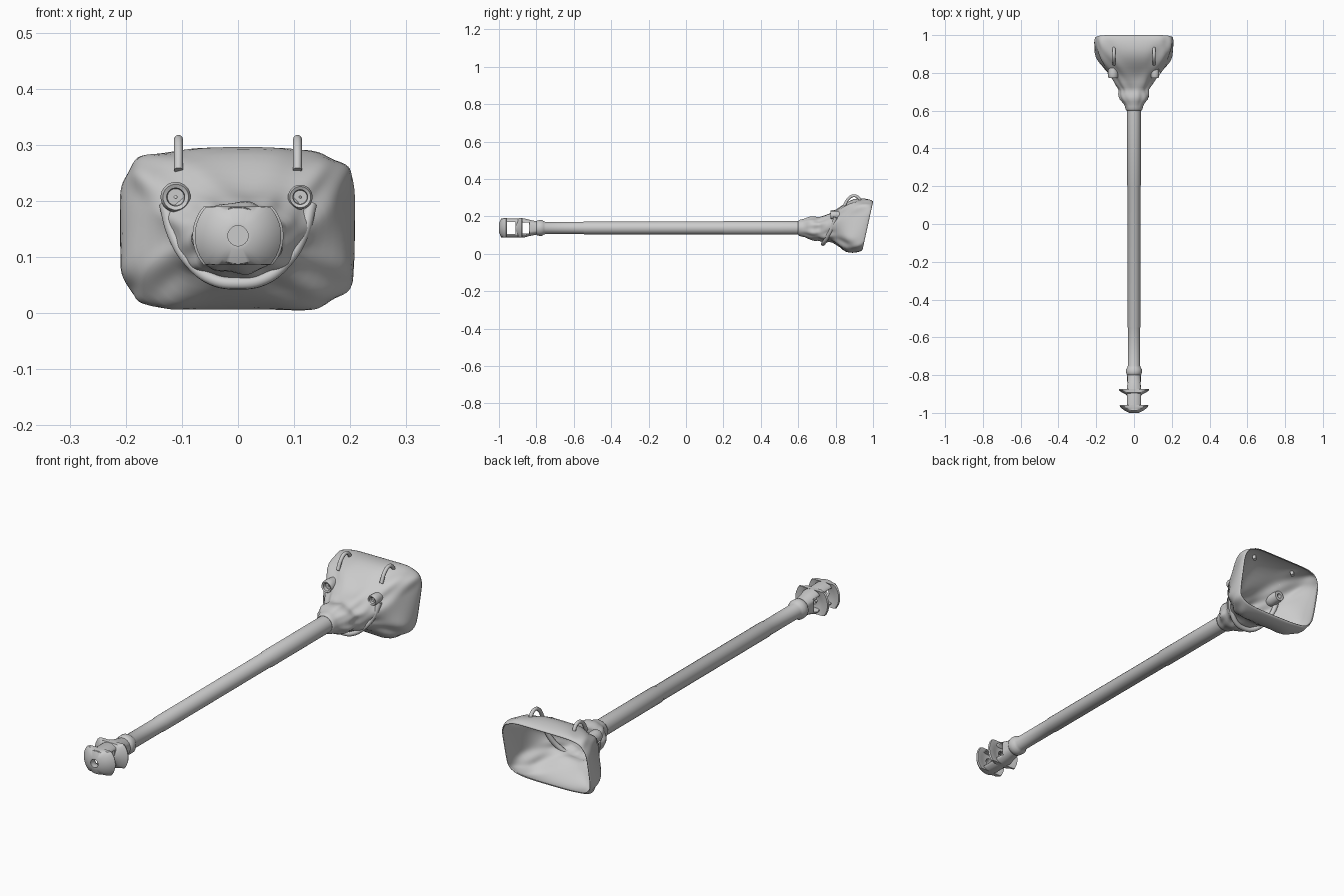
import bpy, bmesh, math

if "Cube" in bpy.data.objects:
    bpy.data.objects.remove(bpy.data.objects["Cube"])

AXIS_Z = 0.138  # height of the barrel axis

grey = bpy.data.materials.new("plain_grey")
grey.diffuse_color = (0.6, 0.6, 0.6, 1)
grey.use_nodes = True
grey.node_tree.nodes["Principled BSDF"].inputs["Base Color"].default_value = grey.diffuse_color


def finish(bm, name, angle=35):
    bmesh.ops.recalc_face_normals(bm, faces=bm.faces)
    me = bpy.data.meshes.new(name)
    bm.to_mesh(me)
    bm.free()
    ob = bpy.data.objects.new(name, me)
    bpy.context.collection.objects.link(ob)
    me.materials.append(grey)
    bpy.ops.object.select_all(action='DESELECT')
    ob.select_set(True)
    bpy.context.view_layer.objects.active = ob
    bpy.ops.object.shade_smooth_by_angle(angle=math.radians(angle))
    return ob


def revolve(name, profile, x=0, z=AXIS_Z, seg=48, max_x=9, max_z=9, closed=True):
    """Turn (radius, y) points around the y direction, trimmed flat at max_x / max_z."""
    bm = bmesh.new()
    rings = []
    for r, y in profile:
        ring = []
        for i in range(seg):
            a = 2 * math.pi * (i + 0.5) / seg
            px = max(-max_x, min(max_x, r * math.cos(a)))
            pz = max(-max_z, min(max_z, r * math.sin(a)))
            ring.append(bm.verts.new((x + px, y, z + pz)))
        rings.append(ring)
    pairs = list(zip(rings, rings[1:]))
    if closed:
        pairs.append((rings[-1], rings[0]))
    else:
        bm.faces.new(rings[0])
        bm.faces.new(rings[-1])
    for a, b in pairs:
        for i in range(seg):
            j = (i + 1) % seg
            bm.faces.new((a[i], a[j], b[j], b[i]))
    return finish(bm, name)


def tube(name, points, radius):
    """Round cord through the given points."""
    cu = bpy.data.curves.new(name, 'CURVE')
    cu.dimensions = '3D'
    cu.bevel_depth = radius
    cu.bevel_resolution = 3
    cu.use_fill_caps = True
    sp = cu.splines.new('BEZIER')
    sp.bezier_points.add(len(points) - 1)
    for bp, p in zip(sp.bezier_points, points):
        bp.co = p
        bp.handle_left_type = bp.handle_right_type = 'AUTO'
    sp.resolution_u = 6
    cu.materials.append(grey)
    ob = bpy.data.objects.new(name, cu)
    bpy.context.collection.objects.link(ob)
    return ob


# Barrel with front collar and slight steps
revolve("barrel", [(0.034, -0.84), (0.035, -0.80), (0.040, -0.795), (0.042, -0.785),
                   (0.042, -0.77), (0.036, -0.76), (0.032, -0.75), (0.032, -0.55),
                   (0.034, -0.545), (0.034, 0.20), (0.0365, 0.205), (0.0365, 0.64)], closed=False)

# Muzzle brake core: hollow, flattened at the sides, with windows cut across
core = revolve("muzzle_brake_core", [(0.018, -0.985), (0.052, -0.985), (0.052, -0.865),
               (0.043, -0.835), (0.036, -0.80), (0.018, -0.80)], max_x=0.036, max_z=0.051)
for k, (y0, y1, h) in enumerate([(-0.968, -0.912, 0.033), (-0.885, -0.838, 0.030)]):
    bm = bmesh.new()
    bmesh.ops.create_cube(bm, size=1)
    for v in bm.verts:
        v.co = (v.co.x * 0.3, (y0 + y1) / 2 + v.co.y * (y1 - y0), AXIS_Z + v.co.z * 2 * h)
    cutter = finish(bm, f"window_cutter_{k}")
    cutter.hide_render = True
    cutter.hide_viewport = True
    mod = core.modifiers.new("window", 'BOOLEAN')
    mod.operation = 'DIFFERENCE'
    mod.object = cutter

# Swept-back baffles, trimmed flat at top and bottom
revolve("front_baffle", [(0.018, -0.968), (0.018, -1.0), (0.025, -1.0), (0.050, -0.988),
                         (0.068, -0.974), (0.077, -0.963), (0.074, -0.957), (0.050, -0.961),
                         (0.038, -0.966)], max_z=0.052)
revolve("rear_baffle", [(0.018, -0.912), (0.036, -0.912), (0.045, -0.902), (0.062, -0.893),
                        (0.081, -0.880), (0.078, -0.873), (0.050, -0.876),
                        (0.036, -0.884), (0.018, -0.885)], max_z=0.052)

# Canvas cover: (y, half width, low z, high z, squareness, backward lean)
sections = [(0.600, 0.040, 0.100, 0.176, 2.0, 0), (0.610, 0.046, 0.092, 0.184, 2.0, 0),
            (0.635, 0.050, 0.090, 0.186, 2.0, 0), (0.660, 0.078, 0.076, 0.200, 2.2, 0),
            (0.690, 0.082, 0.068, 0.197, 2.2, 0), (0.712, 0.074, 0.076, 0.192, 2.2, 0),
            (0.735, 0.100, 0.055, 0.205, 2.2, 0), (0.770, 0.112, 0.070, 0.215, 2.3, 0),
            (0.800, 0.138, 0.056, 0.235, 2.6, 0.05), (0.835, 0.168, 0.032, 0.268, 3.2, 0.10),
            (0.875, 0.192, 0.008, 0.290, 4.0, 0.15), (0.920, 0.207, 0.002, 0.295, 4.5, 0.20),
            (0.955, 0.211, 0.010, 0.290, 4.8, 0.22), (0.970, 0.206, 0.020, 0.280, 5.0, 0.22)]


def signed_pow(v, p):
    return math.copysign(abs(v) ** p, v)


bm = bmesh.new()
SEG = 72
rings = []
for y, hx, lo, hi, n, lean in sections:
    ring = []
    mid, hz = (lo + hi) / 2, (hi - lo) / 2
    depth = max(0, min(1, (y - 0.62) / 0.05)) * max(0, min(1, (0.98 - y) / 0.1))
    for i in range(SEG):
        a = 2 * math.pi * i / SEG
        # cloth folds running along the cover
        fold = 1 + depth * (0.035 * math.sin(7 * a + 25 * y) + 0.025 * math.sin(11 * a - 40 * y + 1))
        x = hx * signed_pow(math.cos(a), 2 / n) * fold
        z = mid + hz * signed_pow(math.sin(a), 2 / n) * fold
        z = min(max(z, 0.003), 0.298)
        ring.append(bm.verts.new((x, y + lean * (z - 0.14), z)))
    rings.append(ring)
for a, b in zip(rings, rings[1:]):
    for i in range(SEG):
        j = (i + 1) % SEG
        bm.faces.new((a[i], a[j], b[j], b[i]))
cover = finish(bm, "canvas_cover", 80)
sub = cover.modifiers.new("soft", 'SUBSURF')
sub.levels = sub.render_levels = 1
thick = cover.modifiers.new("cloth", 'SOLIDIFY')
thick.thickness = 0.004
thick.offset = -1

# Rolled hem hanging in a U below the collar
half = [(0.130, 0.80, 0.195), (0.115, 0.782, 0.140), (0.086, 0.757, 0.092), (0.045, 0.738, 0.060)]
path = [(-x, y, z) for x, y, z in half] + [(0, 0.732, 0.053)] + half[::-1]
tube("rolled_hem", path, 0.011)

for side, label, r in ((-1, "left", 0.027), (1, "right", 0.022)):
    # Eyelet stud with a recessed centre
    revolve(f"{label}_eyelet", [(r * 0.55, 0.79), (r * 0.6, 0.775), (r * 0.85, 0.772), (r, 0.78),
                                (r, 0.80), (r * 0.85, 0.84), (r * 0.4, 0.84), (r * 0.1, 0.79)],
            x=side * 0.111, z=0.207, seg=24)
    # Lifting loop on the top
    x = side * 0.106
    tube(f"{label}_lifting_loop", [(x, 0.845, 0.255), (x, 0.872, 0.298), (x, 0.898, 0.310),
                                   (x, 0.922, 0.300), (x, 0.935, 0.265)], 0.008)
